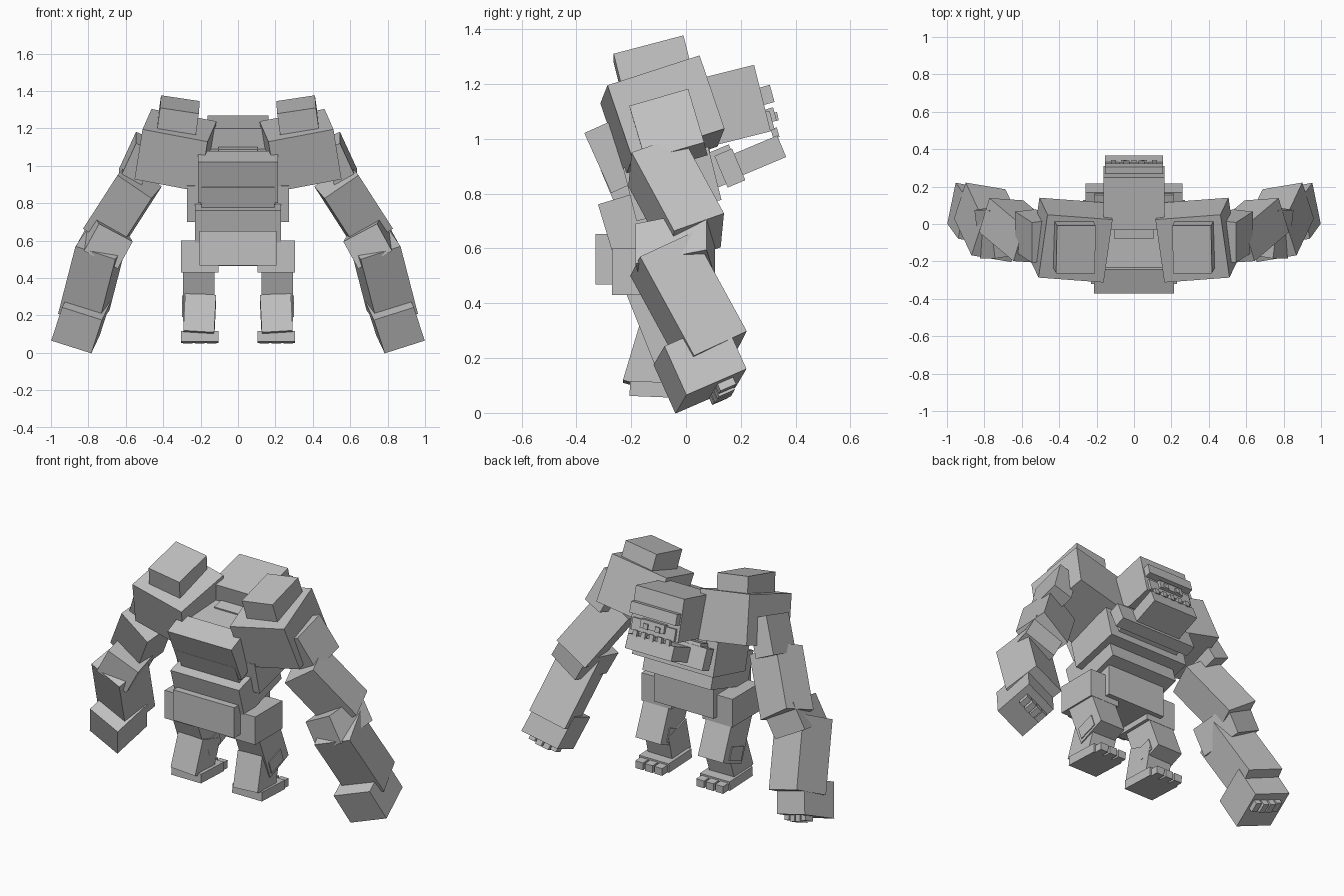
import bpy, bmesh
from mathutils import Vector, Matrix

stone = bpy.data.materials.new("stone_grey")
stone.diffuse_color = (0.53, 0.53, 0.53, 1)


def block(name, center, u, v, w):
    """Box given by its centre and its three edge vectors."""
    bm = bmesh.new()
    bmesh.ops.create_cube(bm, size=1)
    m = Matrix((u, v, w)).transposed().to_4x4()
    m.translation = Vector(center)
    bm.transform(m)
    bmesh.ops.recalc_face_normals(bm, faces=bm.faces)
    me = bpy.data.meshes.new(name)
    bm.to_mesh(me)
    bm.free()
    me.materials.append(stone)
    ob = bpy.data.objects.new(name, me)
    bpy.context.collection.objects.link(ob)


def pair(name, center, u, v, w):
    """A block and its copy mirrored across x."""
    def flip(p):
        return (-p[0], p[1], p[2])
    block("right_" + name, center, u, v, w)
    block("left_" + name, flip(center), flip(u), flip(v), flip(w))


def tilted(name, y, z, width, depth, height, slope=0.0, x=0.0):
    """Box turned about x; slope is the rise of its depth edge."""
    d = Vector((0, 1, slope)).normalized()
    h = Vector((0, -d.z, d.y))
    args = ((x, y, z), (width, 0, 0), d * depth, h * height)
    if x:
        pair(name, *args)
    else:
        block(name, *args)


# torso
tilted("chest", -0.083, 0.947, 0.40, 0.34, 0.26, 0.15)
tilted("chest_front", 0.075, 0.875, 0.42, 0.23, 0.13, 0.42)
tilted("back_plate", -0.258, 0.94, 0.43, 0.14, 0.24, 0.45)
tilted("neck_plate", -0.04, 1.07, 0.21, 0.07, 0.05, 0.2)
tilted("collar", 0.16, 0.893, 0.52, 0.07, 0.125, 0.42)
tilted("mid_back", -0.19, 0.855, 0.39, 0.20, 0.15, 0.42)
tilted("waist", -0.05, 0.835, 0.545, 0.32, 0.20, 0.25)
tilted("abdomen", -0.115, 0.718, 0.46, 0.37, 0.20, 0.30)
tilted("pelvis", -0.125, 0.56, 0.40, 0.29, 0.19, 0.0)
tilted("back_flap", -0.30, 0.56, 0.41, 0.06, 0.185)

# head and face
tilted("head", 0.138, 1.113, 0.325, 0.29, 0.25, 0.25)
tilted("brow", 0.295, 1.16, 0.31, 0.04, 0.065, 0.28)
tilted("nose", 0.305, 1.085, 0.16, 0.04, 0.05, 0.28)
tilted("muzzle", 0.285, 1.06, 0.29, 0.06, 0.07, 0.28)
tilted("jaw", 0.25, 0.931, 0.31, 0.215, 0.085, 0.42)
for i in range(5):
    tx = (i - 2) * 0.055
    block("tooth_%d" % i, (tx, 0.325, 1.02), (0.028, 0, 0),
          (0, 0.022, 0.008), (0, -0.01, 0.035))
for tx in (-0.04, 0.04):
    block("nostril_ridge", (tx, 0.325, 1.08), (0.03, 0, 0),
          (0, 0.02, 0.005), (0, -0.007, 0.03))

# shoulders and arms
pair("shoulder_cap", (0.323, -0.114, 1.238), (0.207, 0.0, 0.031),
     (-0.005, 0.255, 0.067), (-0.025, -0.045, 0.18))
pair("shoulder", (0.334, -0.086, 1.083), (0.348, 0.026, 0.066),
     (-0.048, 0.336, 0.109), (-0.043, -0.091, 0.267))
pair("shoulder_pad", (0.535, -0.064, 1.03), (0.11, -0.013, 0.047),
     (0.0, 0.215, 0.062), (-0.09, -0.058, 0.195))
pair("upper_arm", (0.618, -0.036, 0.777), (0.182, 0.012, 0.124),
     (-0.055, 0.182, 0.064), (-0.184, -0.155, 0.286))
pair("elbow", (0.708, -0.04, 0.595), (0.180, -0.03, 0.095),
     (0.03, 0.26, 0.05), (-0.08, 0.0, 0.145))
pair("forearm", (0.778, 0.009, 0.399), (0.213, 0.036, 0.07),
     (-0.062, 0.192, 0.089), (-0.093, -0.197, 0.361))

# hands with a row of stub fingers underneath
hc = Vector((0.840, 0.051, 0.168))
hu = Vector((0.214, 0.04, 0.068))
hv = Vector((-0.045, 0.219, 0.095))
hw = Vector((-0.058, -0.08, 0.178))
pair("hand", hc, hu, hv, hw)
for i in range(4):
    c = hc + hu * (-0.36 + 0.2 * i) + hv * 0.18 - hw * 0.48
    pair("finger_%d" % i, c, hu * 0.16, hv * 0.26,
         hw * (0.40 if i in (1, 2) else 0.32))

# legs
tilted("hip", -0.14, 0.515, 0.20, 0.26, 0.17, 0.0, x=0.205)
tilted("thigh", -0.09, 0.37, 0.17, 0.19, 0.36, 0.40, x=0.21)
tilted("knee", -0.06, 0.25, 0.18, 0.12, 0.08, 0.35, x=0.21)
pair("shin", (0.205, -0.115, 0.19), (0.165, 0, 0.01),
     (0, 0.17, -0.05), (-0.01, 0.06, 0.20))

# feet with three toes
tilted("foot", -0.095, 0.085, 0.20, 0.22, 0.055, -0.04, x=0.205)
for i in range(3):
    tilted("toe_%d" % i, 0.03, 0.075, 0.052, 0.07, 0.045, -0.04,
           x=0.205 + (i - 1) * 0.064)
